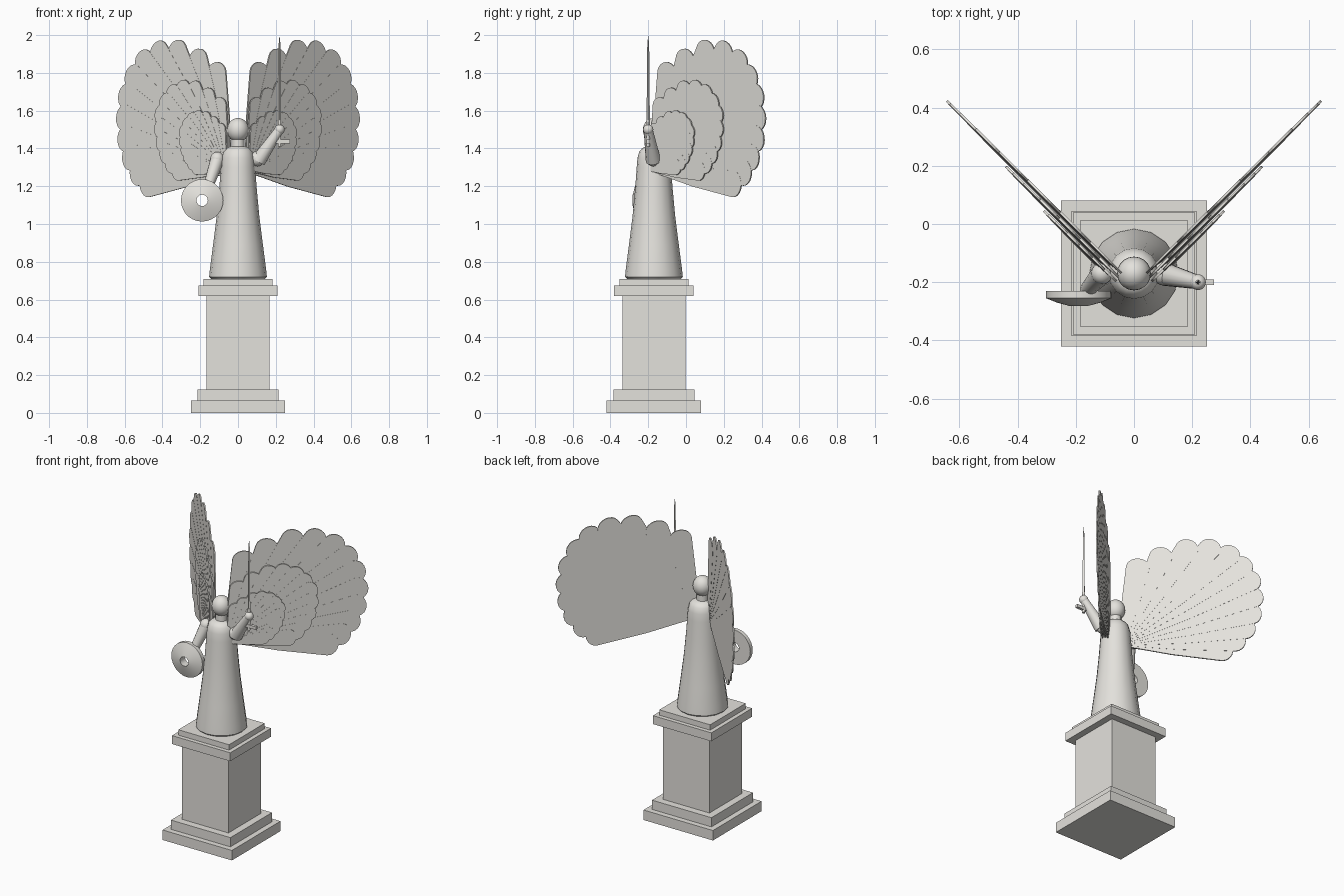
import bpy, bmesh, math
from mathutils import Vector, Matrix

if "Cube" in bpy.data.objects:
    bpy.data.objects.remove(bpy.data.objects["Cube"])

stone = bpy.data.materials.new("pale_stone")
stone.diffuse_color = (0.775, 0.76, 0.72, 1)
stone.use_nodes = True
stone.node_tree.nodes["Principled BSDF"].inputs["Base Color"].default_value = stone.diffuse_color
CY = -0.17  # statue axis in y


def finish(name, bm, smooth=True):
    bmesh.ops.recalc_face_normals(bm, faces=bm.faces[:])
    me = bpy.data.meshes.new(name)
    bm.to_mesh(me)
    bm.free()
    ob = bpy.data.objects.new(name, me)
    bpy.context.collection.objects.link(ob)
    me.materials.append(stone)
    if smooth:
        bpy.ops.object.select_all(action='DESELECT')
        ob.select_set(True)
        bpy.context.view_layer.objects.active = ob
        bpy.ops.object.shade_smooth_by_angle(angle=math.radians(40))
    return ob


def box(name, center, size):
    bm = bmesh.new()
    bmesh.ops.create_cube(bm, size=1, matrix=Matrix.Translation(center) @ Matrix.Diagonal((*size, 1)))
    return finish(name, bm, False)


def ball(name, center, r, stretch=1.0):
    bm = bmesh.new()
    bmesh.ops.create_uvsphere(bm, u_segments=20, v_segments=14, radius=r,
                              matrix=Matrix.Translation(center) @ Matrix.Diagonal((1, 1, stretch, 1)))
    return finish(name, bm)


def limb(name, a, b, r1, r2, sides=14):
    a, b = Vector(a), Vector(b)
    rot = (b - a).to_track_quat('Z', 'Y').to_matrix().to_4x4()
    bm = bmesh.new()
    bmesh.ops.create_cone(bm, cap_ends=True, segments=sides, radius1=r1, radius2=r2,
                          depth=(b - a).length, matrix=Matrix.Translation((a + b) / 2) @ rot)
    return finish(name, bm)


def lathe(name, profile, matrix, sides, closed=False):
    bm = bmesh.new()
    rings = [[bm.verts.new(matrix @ Vector((r * math.cos(2 * math.pi * i / sides),
                                            r * math.sin(2 * math.pi * i / sides), h)))
              for i in range(sides)] for r, h in profile]
    pairs = list(zip(rings, rings[1:]))
    if closed:
        pairs.append((rings[-1], rings[0]))
    else:
        bm.faces.new(rings[0])
        bm.faces.new(rings[-1])
    for p, q in pairs:
        for i in range(sides):
            j = (i + 1) % sides
            bm.faces.new((p[i], p[j], q[j], q[i]))
    return finish(name, bm)


# stepped pedestal
for name, half, z0, z1 in (("plinth_base", 0.25, 0, 0.065), ("plinth_step", 0.214, 0.065, 0.125),
                           ("plinth_shaft", 0.167, 0.125, 0.62), ("plinth_cap", 0.21, 0.62, 0.675),
                           ("plinth_top", 0.183, 0.675, 0.71)):
    box(name, (0, CY, (z0 + z1) / 2), (half * 2, half * 2, z1 - z0))

# robe, neck and head
lathe("robe", [(0.14, 0.708), (0.153, 0.72), (0.149, 0.76), (0.132, 0.89), (0.113, 1.04), (0.099, 1.19),
               (0.091, 1.30), (0.087, 1.35), (0.077, 1.385), (0.06, 1.403), (0.03, 1.412)],
      Matrix.Translation((0, CY, 0)), 16)
limb("neck", (0, CY, 1.39), (0, CY, 1.47), 0.036, 0.034)
ball("head", (0, CY, 1.498), 0.058, 1.09)

# raised arm with sword
hand = Vector((0.22, -0.2, 1.5))
ball("shoulder_right", (0.1, CY, 1.345), 0.04)
limb("arm_right", (0.108, -0.173, 1.335), hand, 0.04, 0.024)
ball("hand_right", hand, 0.027)
limb("sword_grip", hand - Vector((0, 0, 0.09)), hand + Vector((0, 0, 0.05)), 0.009, 0.009, 10)
box("sword_guard", (0.22, -0.2, 1.437), (0.11, 0.018, 0.02))
blade = [(0.009, 1.5), (0.007, 1.78), (0.005, 1.95), (0.0006, 1.995)]
lathe("sword_blade", blade, Matrix.Translation((0.22, -0.2, 0)), 4)

# lowered arm with ring shield
ball("shoulder_left", (-0.11, CY, 1.345), 0.037)
limb("arm_left", (-0.11, CY, 1.34), (-0.16, -0.225, 1.19), 0.037, 0.026)
ball("hand_left", (-0.16, -0.225, 1.19), 0.026)
lathe("shield", [(0.03, 0.0), (0.112, 0.0), (0.112, 0.025), (0.075, 0.04), (0.03, 0.052)],
      Matrix.Translation((-0.19, -0.23, 1.125)) @ Matrix.Rotation(math.pi / 2, 4, 'X'), 28, True)

# wings: three layered fans of round-tipped feathers, (angle from vertical, length)
FEATHERS = ((10, 0.575), (21.5, 0.68), (31.5, 0.79), (40, 0.865), (48, 0.91), (55.5, 0.92),
            (63, 0.91), (70.5, 0.88), (78, 0.84), (85, 0.79), (91.5, 0.73), (97.5, 0.66))
ALONG = Vector((1, 1, 0)).normalized()
FRONT = Vector((1, -1, 0)).normalized()
UP = Vector((0, 0, 1))
ROOT = Vector((0.052, -0.166, 1.29))


def feather(bm, angle, length, half, offset, thick, side):
    d = ALONG * math.sin(angle) + UP * math.cos(angle)
    s = ALONG * math.cos(angle) - UP * math.sin(angle)
    straight = length - half * 0.85
    outline = [(0, -half * 0.25), (straight * 0.5, -half * 0.75)]
    for k in range(11):
        t = -math.pi / 2 + math.pi * k / 10
        outline.append((straight + half * 0.85 * math.cos(t), half * math.sin(t)))
    outline += [(straight * 0.5, half * 0.75), (0, half * 0.25)]
    loops = []
    for n in (offset, offset + thick):
        pts = [ROOT + d * a + s * b + FRONT * n for a, b in outline]
        loops.append([bm.verts.new((p.x * side, p.y, p.z)) for p in pts])
    back, front = loops
    bm.faces.new(back)
    bm.faces.new(front[::-1])
    for i in range(len(back)):
        j = (i + 1) % len(back)
        bm.faces.new((back[i], front[i], front[j], back[j]))


for side, label in ((1, "right"), (-1, "left")):
    for layer, scale, lift in (("flight", 1.0, -0.008), ("middle", 0.67, 0.008), ("short", 0.43, 0.024)):
        bm = bmesh.new()
        for i, (deg, length) in enumerate(FEATHERS):
            angle = math.radians(deg * (1 - (1 - scale) * 0.2))
            drop = 1 - (1 - scale) * 0.06 * max(0, i - 6)
            feather(bm, angle, length * scale * drop, 0.07 * (0.3 + 0.7 * scale),
                    lift + 0.0008 * i, 0.008, side)
        finish(f"wing_{label}_{layer}_feathers", bm, False)
